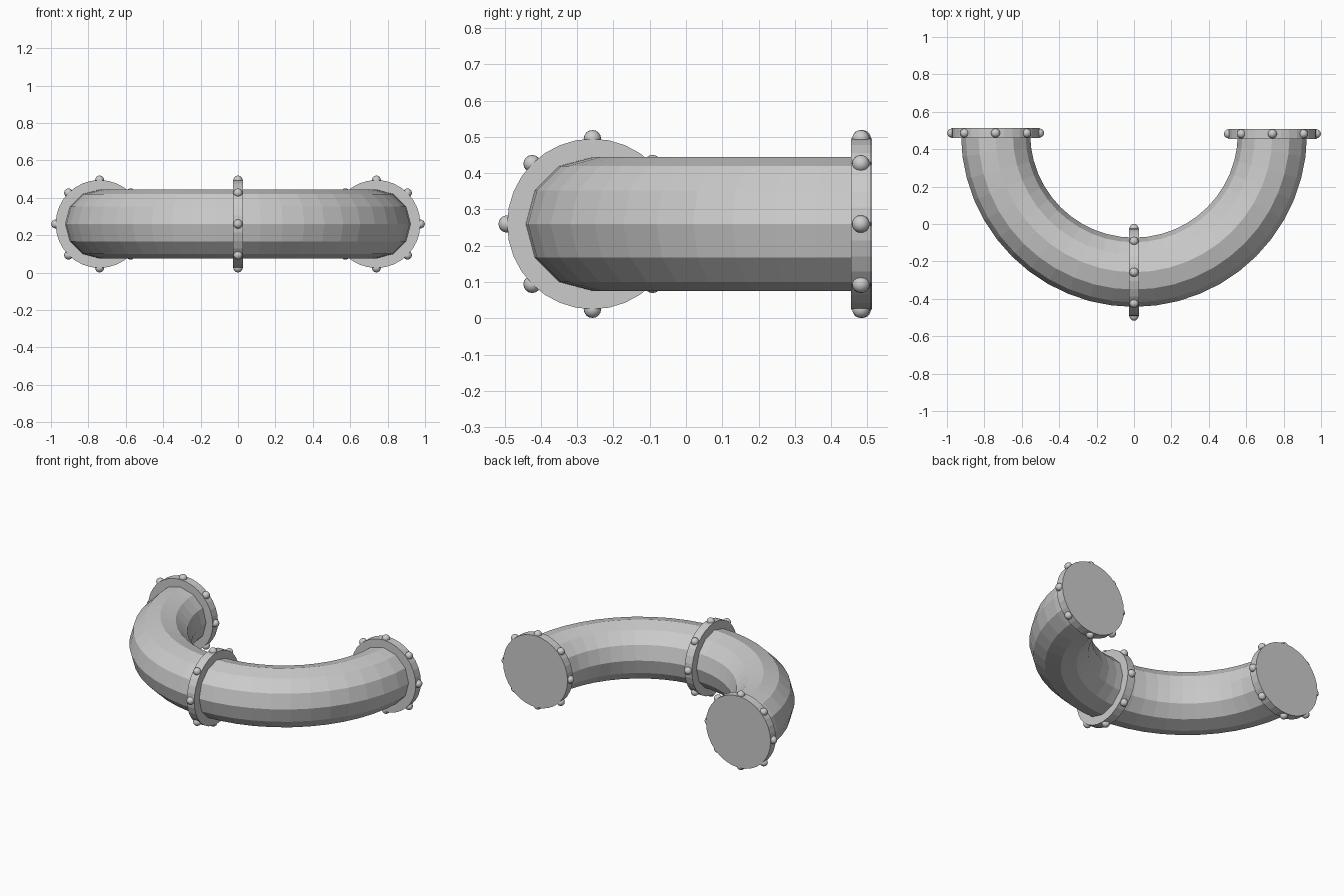
import bpy, bmesh
from math import pi, cos, sin
from mathutils import Matrix, Vector

if "Cube" in bpy.data.objects:
    bpy.data.objects.remove(bpy.data.objects["Cube"])

BEND = Vector((0, 0.482, 0.26))   # centre of the bend
R, PIPE_R = 0.74, 0.185           # bend radius and pipe radius
FLANGE_R, FLANGE_T, BOLT_R = 0.235, 0.054, 0.024


def finish(bm, name):
    bmesh.ops.recalc_face_normals(bm, faces=bm.faces)
    mesh = bpy.data.meshes.new(name)
    bm.to_mesh(mesh)
    bm.free()
    obj = bpy.data.objects.new(name, mesh)
    bpy.context.collection.objects.link(obj)
    return obj


# Pipe: twelve-sided ring swept through a half turn
bm = bmesh.new()
ring = [bm.verts.new(BEND + Vector((-R + PIPE_R * cos(a), 0, PIPE_R * sin(a))))
        for a in (i * pi / 6 for i in range(12))]
edges = [bm.edges.new((ring[i], ring[(i + 1) % 12])) for i in range(12)]
bmesh.ops.spin(bm, geom=edges, cent=BEND, axis=(0, 0, 1), angle=pi, steps=24)
finish(bm, "bent_pipe")


def flange(name, centre, turn):
    # Solid disc whose axis follows the pipe
    place = Matrix.Translation(centre) @ Matrix.Rotation(turn, 4, 'Z') @ Matrix.Rotation(pi / 2, 4, 'X')
    bm = bmesh.new()
    bmesh.ops.create_cone(bm, cap_ends=True, segments=32, radius1=FLANGE_R,
                          radius2=FLANGE_R, depth=FLANGE_T, matrix=place)
    finish(bm, name + "_flange")

    # Eight round bolt heads on the rim
    bm = bmesh.new()
    for i in range(8):
        a = i * pi / 4
        spot = Matrix.Translation((FLANGE_R * cos(a), FLANGE_R * sin(a), 0))
        bmesh.ops.create_uvsphere(bm, u_segments=16, v_segments=10, radius=BOLT_R,
                                  matrix=place @ spot)
    bolts = finish(bm, name + "_bolts")
    bolts.data.shade_smooth()


flange("left", BEND + Vector((-R, 0.004, 0)), 0)
flange("right", BEND + Vector((R, 0, 0)), 0)
flange("middle", BEND + Vector((0, -R, 0)), pi / 2)
